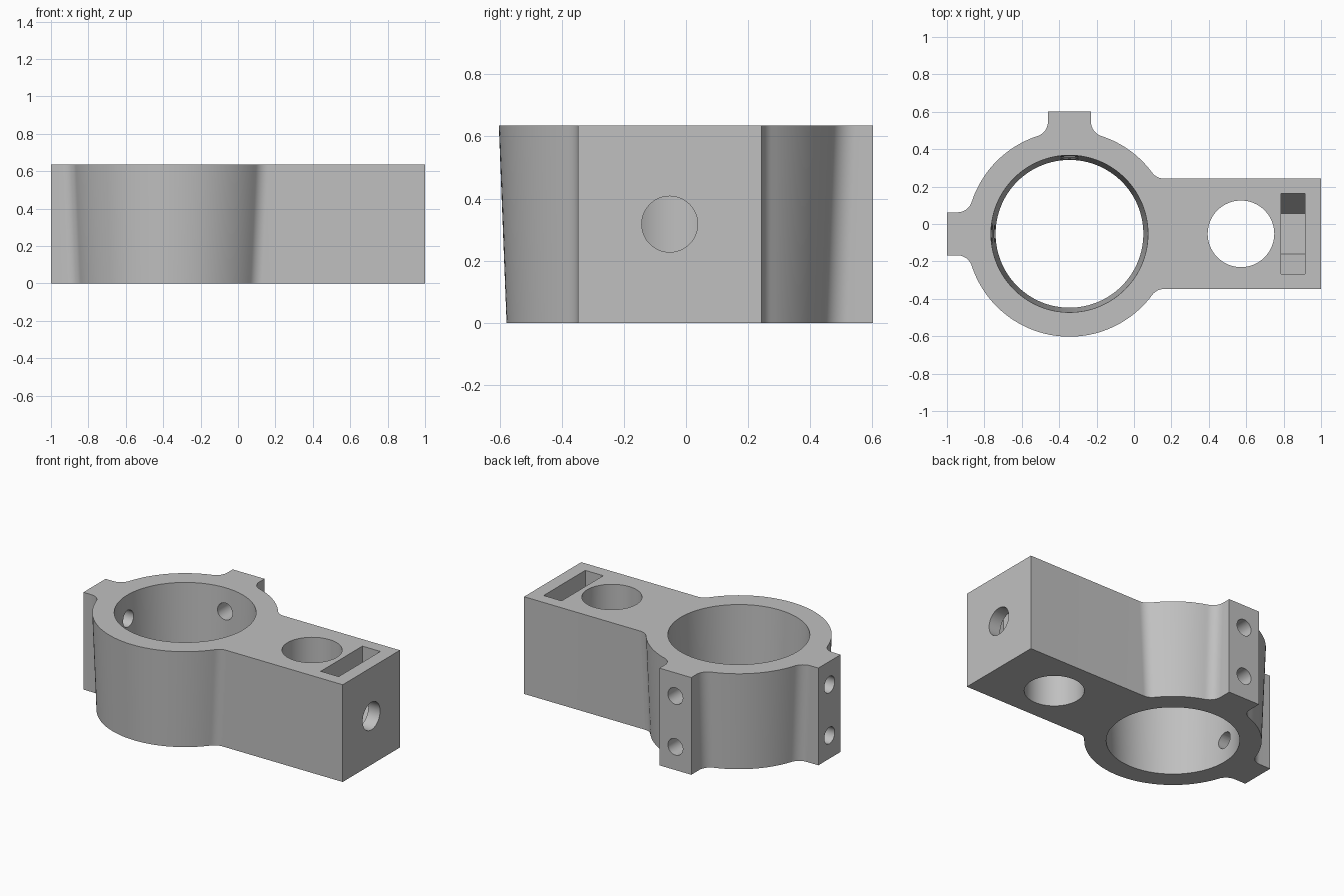
import bpy
import bmesh
from math import sin, cos, pi, sqrt, atan2, radians
from mathutils import Vector, Matrix

if "Cube" in bpy.data.objects:
    bpy.data.objects.remove(bpy.data.objects["Cube"])

HEIGHT = 0.635
MID = HEIGHT / 2
CX, CY = -0.345, -0.0525
R_TOP, R_BOTTOM = 0.55, 0.525
FILLET = 0.08
# arms around the ring: direction, half width, reach from the ring centre
ARMS = [(0, 0.295, 1.345), (pi / 2, 0.115, 0.655), (pi, 0.115, 0.655)]

grey = bpy.data.materials.new("grey")
grey.use_nodes = True
grey.diffuse_color = (0.527, 0.527, 0.527, 1)
grey.node_tree.nodes["Principled BSDF"].inputs["Base Color"].default_value = grey.diffuse_color


def make_object(name, bm):
    bmesh.ops.recalc_face_normals(bm, faces=bm.faces)
    mesh = bpy.data.meshes.new(name)
    bm.to_mesh(mesh)
    bm.free()
    mesh.materials.append(grey)
    obj = bpy.data.objects.new(name, mesh)
    bpy.context.collection.objects.link(obj)
    return obj


def loft(name, lower, upper):
    """Solid between two closed loops with equal point counts."""
    bm = bmesh.new()
    a = [bm.verts.new(p) for p in lower]
    b = [bm.verts.new(p) for p in upper]
    bm.faces.new(a)
    bm.faces.new(b)
    n = len(a)
    for i in range(n):
        j = (i + 1) % n
        bm.faces.new((a[i], a[j], b[j], b[i]))
    return make_object(name, bm)


def rod(name, start, end, r1, r2, segments):
    """Cylinder or cone between two points."""
    start, end = Vector(start), Vector(end)
    axis = end - start
    turn = axis.to_track_quat("Z", "Y").to_matrix().to_4x4()
    bm = bmesh.new()
    bmesh.ops.create_cone(bm, cap_ends=True, segments=segments, radius1=r1, radius2=r2,
                          depth=axis.length,
                          matrix=Matrix.Translation((start + end) / 2) @ turn)
    return make_object(name, bm)


def arc(cx, cy, r, a0, a1, n):
    return [(cx + r * cos(a0 + (a1 - a0) * i / n), cy + r * sin(a0 + (a1 - a0) * i / n))
            for i in range(n + 1)]


def outline(radius, z):
    """Ring with filleted arms, counter-clockwise."""
    points, spans = [], []
    for direction, half, reach in ARMS:
        lateral = half + FILLET
        along = sqrt((radius + FILLET) ** 2 - lateral ** 2)
        touch = atan2(lateral, along)
        left = [(reach, half)] + arc(along, lateral, FILLET, -pi / 2, touch - pi, 10)
        local = [(u, -v) for u, v in reversed(left)] + left
        c, s = cos(direction), sin(direction)
        spans.append((direction - touch, direction + touch,
                      [(CX + u * c - v * s, CY + u * s + v * c) for u, v in local]))
    for i, (_, leave, pts) in enumerate(spans):
        last = i == len(spans) - 1
        arrive = spans[0][0] + 2 * pi if last else spans[i + 1][0]
        points += pts + arc(CX, CY, radius, leave, arrive, 48 if last else 20)[1:-1]
    return [(x, y, z) for x, y in points]


# Tapered clamp body
body = loft("clamp_body", outline(R_BOTTOM, 0), outline(R_TOP, HEIGHT))

# Tapered bore and vertical post hole
over = 0.1
slope = 0.025 / HEIGHT * over
cutters = [
    rod("bore_cutter", (CX, CY, -over), (CX, CY, HEIGHT + over),
        0.395 - slope, 0.42 + slope, 128),
    rod("post_hole_cutter", (0.572, CY, -over), (0.572, CY, HEIGHT + over), 0.178, 0.178, 80),
    rod("clamp_screw_cutter", (0.572, CY, MID), (1.1, CY, MID), 0.09, 0.09, 48),
]

# Hex nut slot, open at the top
half = 0.215
flat = half * sin(radians(60))
profile = [(-half / 2, MID - flat), (half / 2, MID - flat), (half, MID),
           (half, HEIGHT + over), (-half, HEIGHT + over), (-half, MID)]
cutters.append(loft("nut_slot_cutter", [(0.785, CY + y, z) for y, z in profile],
                    [(0.915, CY + y, z) for y, z in profile]))

# Paired screw holes through the two pads
for direction, _, reach in ARMS[1:]:
    d = Vector((cos(direction), sin(direction), 0))
    for offset in (-0.166, 0.166):
        centre = Vector((CX, CY, MID + offset))
        cutters.append(rod("pad_screw_cutter", centre + d * 0.2, centre + d * (reach + over),
                           0.054, 0.054, 32))

# Cut everything and shade
bpy.context.view_layer.objects.active = body
for cutter in cutters:
    mod = body.modifiers.new("cut", "BOOLEAN")
    mod.operation = "DIFFERENCE"
    mod.solver = "EXACT"
    mod.object = cutter
    bpy.ops.object.modifier_apply(modifier=mod.name)
    bpy.data.objects.remove(cutter)

for obj in bpy.context.selected_objects:
    obj.select_set(False)
body.select_set(True)
bpy.ops.object.shade_smooth_by_angle(angle=radians(25))
